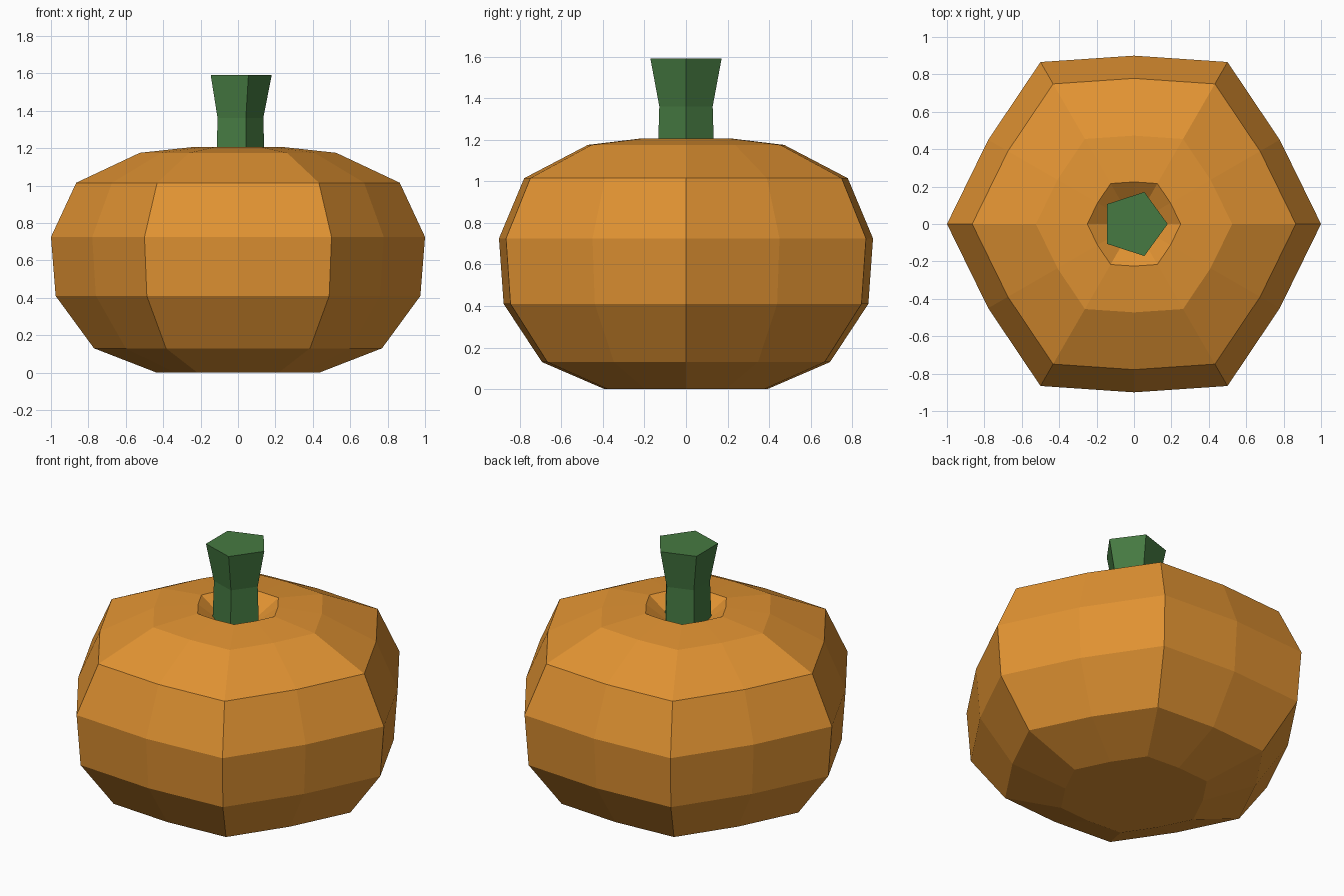
import bpy, bmesh, math

if "Cube" in bpy.data.objects:
    bpy.data.objects.remove(bpy.data.objects["Cube"])


def material(name, rgb):
    m = bpy.data.materials.new(name)
    m.diffuse_color = (*rgb, 1)
    m.use_nodes = True
    m.node_tree.nodes["Principled BSDF"].inputs["Base Color"].default_value = m.diffuse_color
    return m


def lathe(name, profile, sides, mat, ribs=1.0, pit=None):
    """Stack rings of (radius, z); odd points are scaled by ribs; pit closes the top at a point."""
    bm = bmesh.new()
    rings = []
    for r, z in profile:
        ring = []
        for i in range(sides):
            a = 2 * math.pi * i / sides
            k = r * (ribs if i % 2 else 1.0)
            ring.append(bm.verts.new((k * math.cos(a), k * math.sin(a), z)))
        rings.append(ring)
    for lo, hi in zip(rings, rings[1:]):
        for i in range(sides):
            j = (i + 1) % sides
            bm.faces.new((lo[i], lo[j], hi[j], hi[i]))
    bm.faces.new(rings[0][::-1])
    if pit is None:
        bm.faces.new(rings[-1])
    else:
        tip = bm.verts.new((0, 0, pit))
        for i in range(sides):
            bm.faces.new((rings[-1][i], rings[-1][(i + 1) % sides], tip))
    me = bpy.data.meshes.new(name)
    bm.to_mesh(me)
    bm.free()
    me.materials.append(mat)
    ob = bpy.data.objects.new(name, me)
    bpy.context.collection.objects.link(ob)
    return ob


orange = material("pumpkin orange", (0.75, 0.29, 0.032))
green = material("stem green", (0.061, 0.195, 0.054))

# Six-ribbed body with a sunken pit on top
lathe("pumpkin_body",
      [(0.435, 0), (0.77, 0.13), (0.975, 0.41), (1.0, 0.725),
       (0.865, 1.015), (0.525, 1.175), (0.25, 1.205)],
      12, orange, ribs=0.9, pit=1.03)

# Five-sided flared stem rising out of the pit
lathe("stem", [(0.145, 1.05), (0.135, 1.36), (0.18, 1.59)], 5, green)
